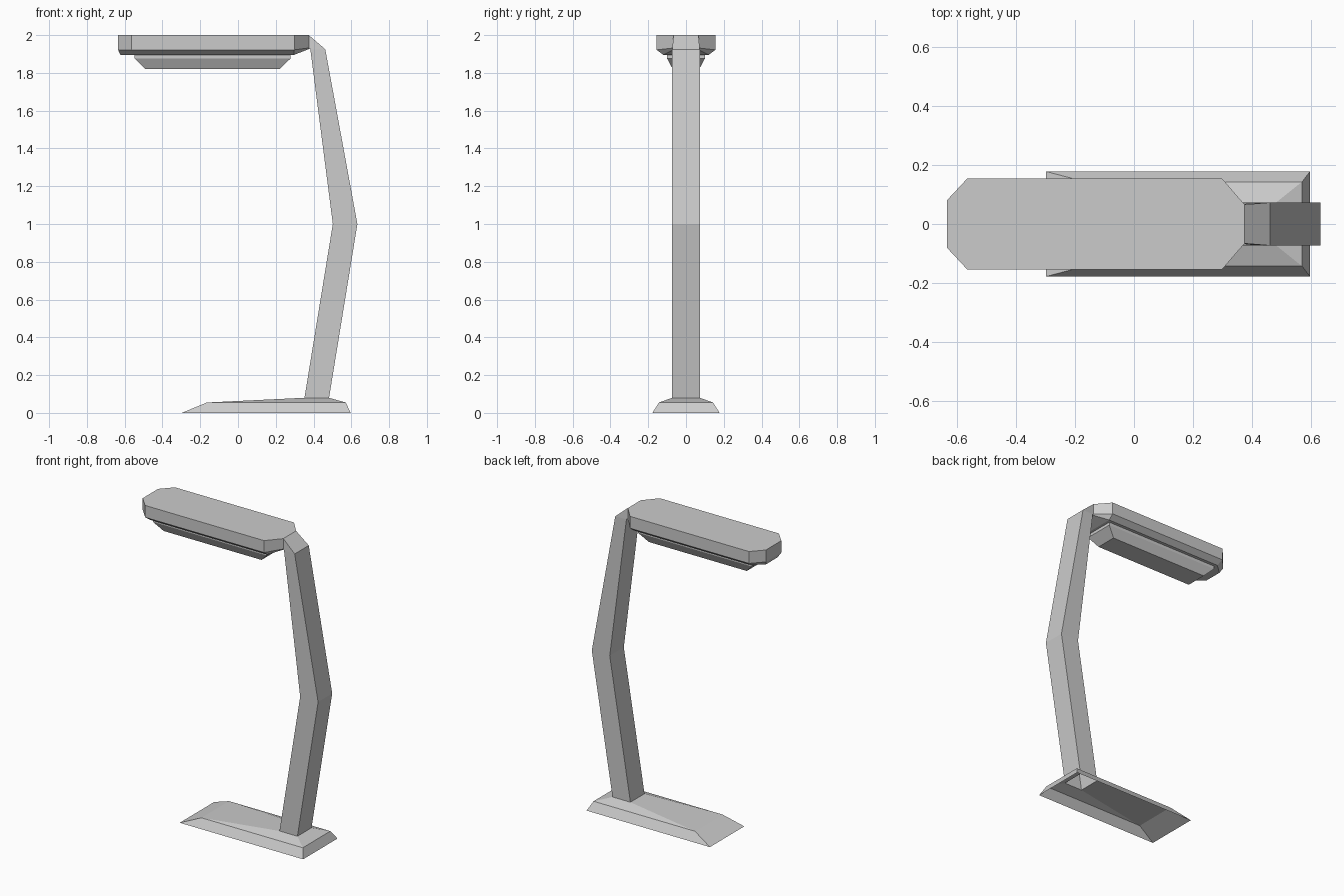
import bpy, bmesh

if "Cube" in bpy.data.objects:
    bpy.data.objects.remove(bpy.data.objects["Cube"])


def make(name, sections, cap_top=False, cap_bottom=False):
    """Loft closed sections (counter-clockwise from above, bottom to top)."""
    bm = bmesh.new()
    rings = [[bm.verts.new(p) for p in s] for s in sections]
    n = len(rings[0])
    for lo, hi in zip(rings, rings[1:]):
        for i in range(n):
            j = (i + 1) % n
            bm.faces.new((lo[i], lo[j], hi[j], hi[i]))
    if cap_top:
        bm.faces.new(rings[-1])
    if cap_bottom:
        # strips across the mirrored halves keep the bent underside flat-faced
        r = rings[0]
        for i in range(n // 2 - 1):
            bm.faces.new((r[i + 1], r[i], r[n - 1 - i], r[n - 2 - i]))
    mesh = bpy.data.meshes.new(name)
    bm.to_mesh(mesh)
    bm.free()
    obj = bpy.data.objects.new(name, mesh)
    bpy.context.collection.objects.link(obj)
    return obj


def mirrored(points):
    """Half outline (x, half width, z), left to right, mirrored across y."""
    return ([(x, -y, z) for x, y, z in points]
            + [(x, y, z) for x, y, z in reversed(points)])


def rect(x0, x1, y, z):
    return mirrored([(x0, y, z), (x1, y, z)])


# Base: hollow sloped foot, open underneath and into the arm
make("base", [
    rect(-0.298, 0.597, 0.178, 0.0),
    rect(-0.165, 0.57, 0.143, 0.055),
    rect(0.352, 0.482, 0.073, 0.08),
])

# Arm: bent rectangular tube that turns into the head at the top
make("arm", [
    rect(0.352, 0.482, 0.073, 0.08),
    rect(0.502, 0.632, 0.073, 1.0),
    mirrored([(0.383, 0.07, 1.925), (0.462, 0.073, 1.925)]),
    mirrored([(0.375, 0.066, 1.928), (0.375, 0.066, 2.0)])
])

# Head: long octagonal housing with a chamfered lower edge
make("head", [
    mirrored([(-0.622, 0.06, 1.895), (-0.555, 0.12, 1.895),
              (0.296, 0.12, 1.895), (0.375, 0.06, 1.926)]),
    mirrored([(-0.635, 0.08, 1.922), (-0.565, 0.155, 1.922),
              (0.298, 0.155, 1.922), (0.375, 0.066, 1.932)]),
    mirrored([(-0.635, 0.08, 2.0), (-0.565, 0.155, 2.0),
              (0.298, 0.155, 2.0), (0.375, 0.066, 2.0)]),
], cap_top=True, cap_bottom=True)

# Light panel: tapered diffuser under the head
make("light_panel", [
    rect(-0.49, 0.22, 0.07, 1.82),
    rect(-0.547, 0.278, 0.1, 1.876),
    rect(-0.547, 0.278, 0.1, 1.9),
], cap_top=True, cap_bottom=True)
